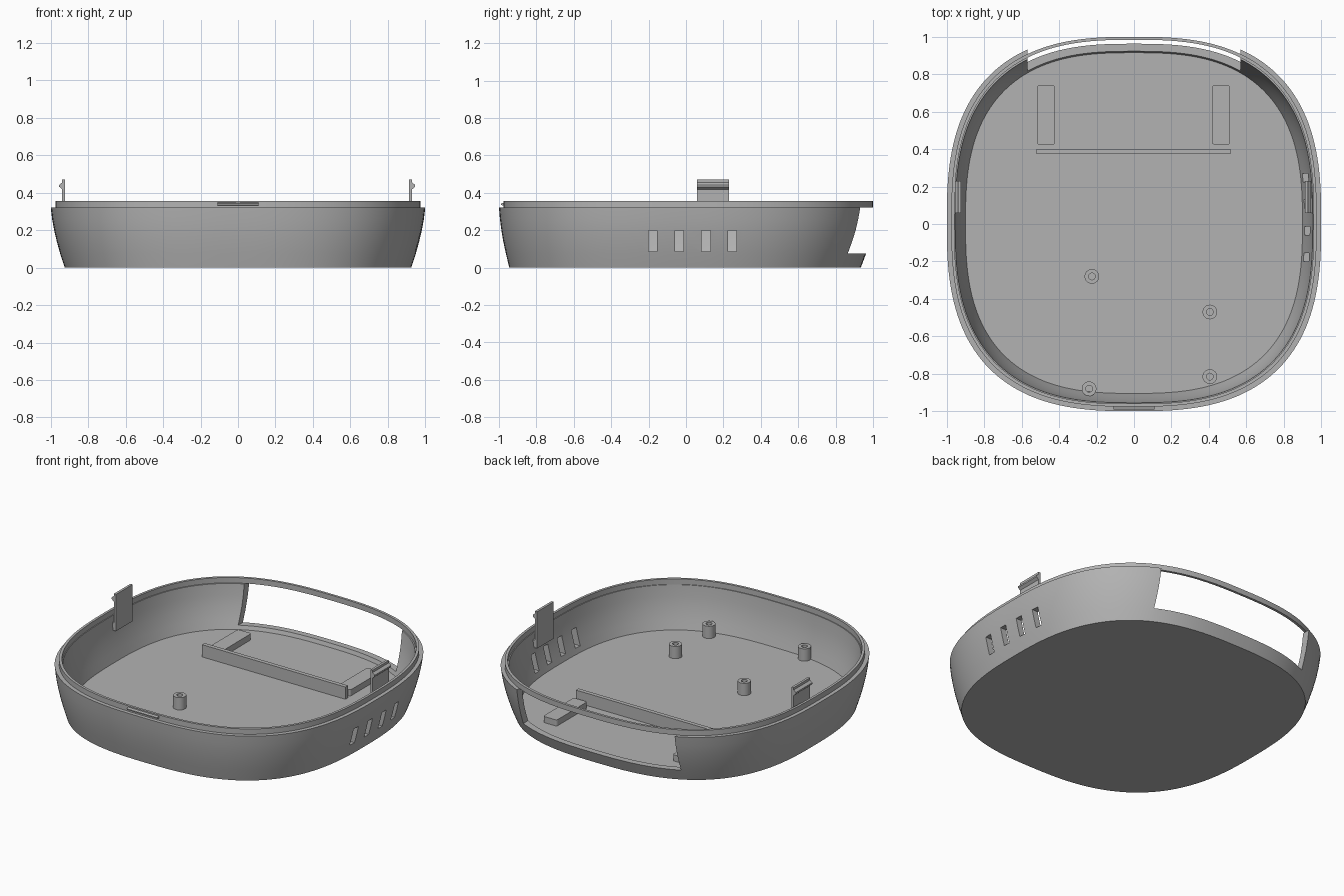
import bpy, bmesh, math
from mathutils import Matrix

cube = bpy.data.objects.get("Cube")
if cube:
    bpy.data.objects.remove(cube)

grey = bpy.data.materials.new("plain_grey")
grey.use_nodes = True
grey.diffuse_color = (0.45, 0.45, 0.45, 1)
grey.node_tree.nodes["Principled BSDF"].inputs["Base Color"].default_value = (0.45, 0.45, 0.45, 1)

FLOOR = 0.05
RIM = 0.32
TOP = 0.355
SIDES = 160
POWER = 2 / 2.7


def make(name, bm):
    bmesh.ops.recalc_face_normals(bm, faces=bm.faces)
    mesh = bpy.data.meshes.new(name)
    bm.to_mesh(mesh)
    bm.free()
    mesh.materials.append(grey)
    obj = bpy.data.objects.new(name, mesh)
    bpy.context.collection.objects.link(obj)
    return obj


def activate(obj):
    bpy.ops.object.select_all(action='DESELECT')
    obj.select_set(True)
    bpy.context.view_layer.objects.active = obj


def smooth(obj):
    activate(obj)
    bpy.ops.object.shade_smooth_by_angle(angle=math.radians(30))


def ring(bm, z, hx, hy, cy):
    """Rounded-square outline as a loop of vertices."""
    verts = []
    for i in range(SIDES):
        a = 2 * math.pi * i / SIDES
        c, s = math.cos(a), math.sin(a)
        verts.append(bm.verts.new((math.copysign(abs(c) ** POWER, c) * hx,
                                   math.copysign(abs(s) ** POWER, s) * hy + cy, z)))
    return verts


def loft(name, sections, closed=False):
    bm = bmesh.new()
    rings = [ring(bm, *s) for s in sections]
    pairs = list(zip(rings, rings[1:]))
    if closed:
        pairs.append((rings[-1], rings[0]))
    else:
        bm.faces.new(rings[0])
        bm.faces.new(rings[-1])
    for a, b in pairs:
        for i in range(SIDES):
            j = (i + 1) % SIDES
            bm.faces.new((a[i], a[j], b[j], b[i]))
    return make(name, bm)


def box(name, x0, x1, y0, y1, z0, z1, corner=0):
    bm = bmesh.new()
    mat = (Matrix.Translation(((x0 + x1) / 2, (y0 + y1) / 2, (z0 + z1) / 2))
           @ Matrix.Diagonal((x1 - x0, y1 - y0, z1 - z0, 1)))
    bmesh.ops.create_cube(bm, size=1, matrix=mat)
    if corner:
        upright = [e for e in bm.edges if abs(e.verts[0].co.z - e.verts[1].co.z) > 1e-4]
        bmesh.ops.bevel(bm, geom=upright, offset=corner, segments=4, profile=0.5, affect='EDGES')
    return make(name, bm)


def prism(name, outline, offset):
    """Extrude a closed outline of 3D points along an offset."""
    bm = bmesh.new()
    face = bm.faces.new([bm.verts.new(p) for p in outline])
    out = bmesh.ops.extrude_face_region(bm, geom=[face])
    bmesh.ops.translate(bm, vec=offset, verts=[v for v in out["geom"] if isinstance(v, bmesh.types.BMVert)])
    return make(name, bm)


# Dished shell: outer wall up, over the rim, inner wall down to the floor
shell = loft("shell", [
    (0, 0.925, 0.94, -0.005), (0.075, 0.95, 0.963, 0), (0.14, 0.968, 0.98, 0.003),
    (0.2, 0.982, 0.993, 0.006), (0.26, 0.993, 1.003, 0.008), (RIM, 1, 1.01, 0.01),
    (RIM, 0.955, 0.965, 0.01), (0.25, 0.948, 0.958, 0.009), (0.18, 0.936, 0.946, 0.008),
    (0.11, 0.918, 0.928, 0.006), (FLOOR, 0.9, 0.91, 0.005)])

# Rear window and side vent slots
cutters = [box("window_cutter", -0.57, 0.57, 0.5, 1.2, 0.075, RIM + 0.02)]
for y in (-0.178, -0.036, 0.107, 0.248):
    cutters.append(box("vent_cutter", 0.8, 1.1, y - 0.023, y + 0.023, 0.085, 0.198))
for cutter in cutters:
    mod = shell.modifiers.new("cut", 'BOOLEAN')
    mod.operation = 'DIFFERENCE'
    mod.solver = 'EXACT'
    mod.object = cutter
    activate(shell)
    bpy.ops.object.modifier_apply(modifier=mod.name)
    bpy.data.objects.remove(cutter)
smooth(shell)

# Thin locating lip that also bridges the rear window
smooth(loft("rim_lip", [(RIM, 0.976, 0.988, 0.012), (TOP, 0.976, 0.988, 0.012),
                        (TOP, 0.96, 0.972, 0.012), (RIM, 0.96, 0.972, 0.012)], closed=True))

# Front catch ridge
prism("front_catch", [(-0.11, -0.965, 0.328), (-0.11, -0.99, 0.335),
                      (-0.11, -0.99, 0.342), (-0.11, -0.965, 0.35)], (0.22, 0, 0))

# Snap clips on both sides: plate, foot and outward barb
for side, name, x in ((1, "left", 0.914), (-1, "right", 0.923)):
    back = x + 0.016
    box(name + "_clip_plate", *sorted((side * x, side * back)), 0.06, 0.23, 0.23, 0.47)
    box(name + "_clip_foot", *sorted((side * (back - 0.005), side * 0.955)), 0.06, 0.23, 0.23, 0.28)
    prism(name + "_clip_barb", [(side * (back - 0.004), 0.06, 0.415), (side * (back + 0.016), 0.06, 0.432),
                                (side * (back + 0.016), 0.06, 0.442), (side * (back - 0.004), 0.06, 0.458)],
          (0, 0.17, 0))

# Floor rib and two support pads
box("floor_rib", -0.52, 0.515, 0.373, 0.4, FLOOR - 0.01, 0.13)
for name, x in (("right_pad", -0.47), ("left_pad", 0.465)):
    box(name, x - 0.049, x + 0.049, 0.425, 0.74, FLOOR - 0.01, 0.09, corner=0.012)


# Hollow screw posts
def post(x, y):
    bm = bmesh.new()
    n = 32
    loops = []
    for r, z in ((0.039, FLOOR - 0.01), (0.039, 0.13), (0.018, 0.13), (0.018, FLOOR - 0.01)):
        loops.append([bm.verts.new((x + r * math.cos(2 * math.pi * i / n),
                                    y + r * math.sin(2 * math.pi * i / n), z)) for i in range(n)])
    for k in range(4):
        a, b = loops[k], loops[(k + 1) % 4]
        for i in range(n):
            j = (i + 1) % n
            bm.faces.new((a[i], a[j], b[j], b[i]))
    smooth(make("screw_post", bm))


for x, y in ((-0.225, -0.28), (0.405, -0.47), (0.405, -0.815), (-0.24, -0.88)):
    post(x, y)
